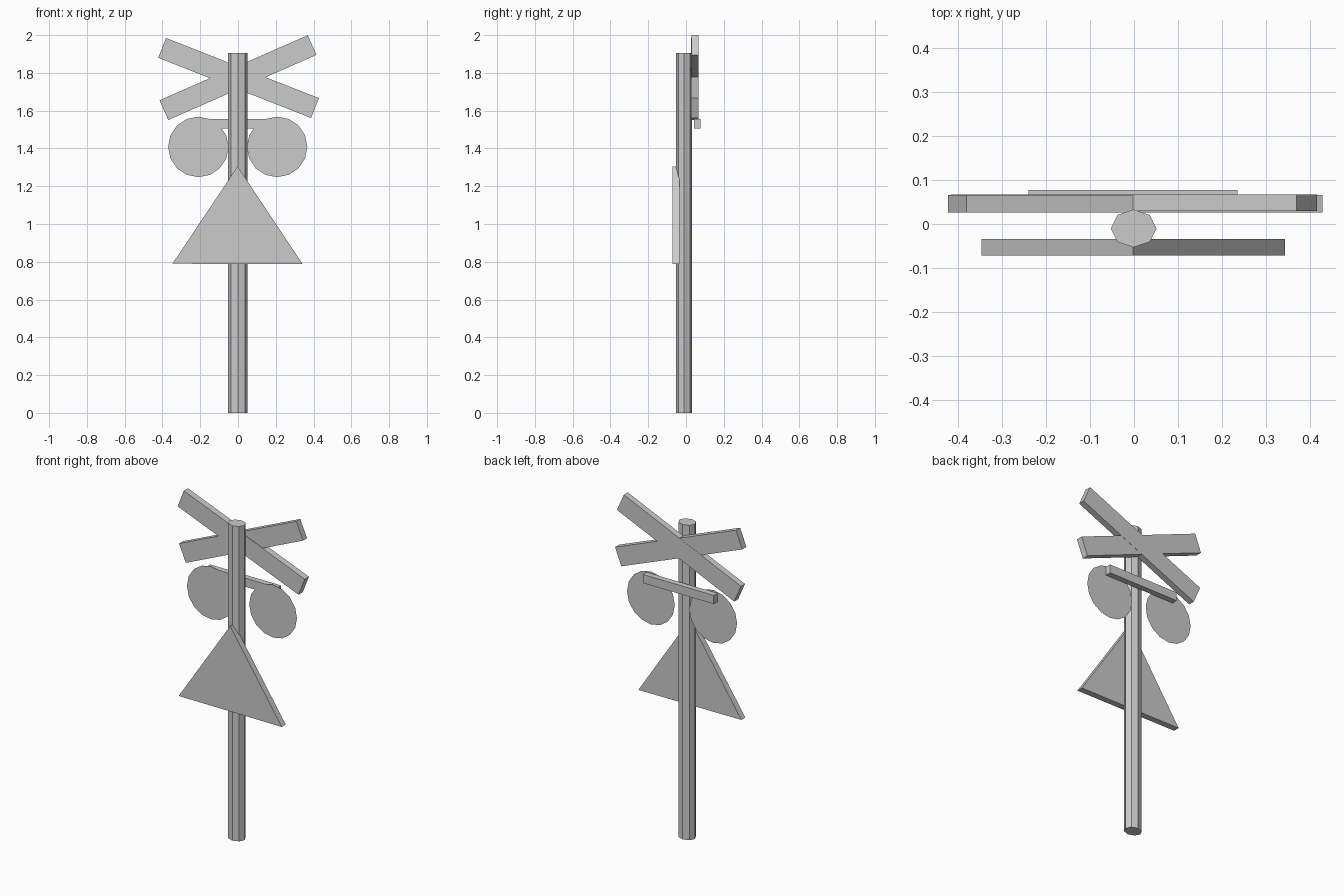
import bpy, bmesh
from math import radians
from mathutils import Matrix, Vector

cube = bpy.data.objects.get("Cube")
if cube:
    bpy.data.objects.remove(cube, do_unlink=True)

# Single plain finish
GREY = (0.6, 0.6, 0.6, 1.0)
grey = bpy.data.materials.new("light_grey")
grey.use_nodes = True
grey.diffuse_color = GREY
grey.node_tree.nodes["Principled BSDF"].inputs["Base Color"].default_value = GREY


def finish(name, bm):
    """Turn a bmesh into a named flat-shaded object."""
    mesh = bpy.data.meshes.new(name)
    bm.to_mesh(mesh)
    bm.free()
    mesh.materials.append(grey)
    obj = bpy.data.objects.new(name, mesh)
    bpy.context.collection.objects.link(obj)
    return obj


def box(name, size, centre, tilt=0.0):
    """Box rotated in the front plane; positive tilt raises the +x end."""
    bm = bmesh.new()
    bmesh.ops.create_cube(bm, size=1)
    place = (Matrix.Translation(centre) @ Matrix.Rotation(radians(-tilt), 4, "Y")
             @ Matrix.Diagonal((*size, 1)))
    bmesh.ops.transform(bm, matrix=place, verts=bm.verts)
    return finish(name, bm)


def plate(name, outline, front, back):
    """Extrude an x-z outline between two depths."""
    bm = bmesh.new()
    face = bm.faces.new([bm.verts.new((x, front, z)) for x, z in outline])
    grown = bmesh.ops.extrude_face_region(bm, geom=[face], use_keep_orig=True)
    moved = [v for v in grown["geom"] if isinstance(v, bmesh.types.BMVert)]
    bmesh.ops.translate(bm, vec=Vector((0, back - front, 0)), verts=moved)
    bmesh.ops.recalc_face_normals(bm, faces=bm.faces)
    return finish(name, bm)


def lamp(name, x, z):
    """Flat disc with an inner lens circle inset into it."""
    bm = bmesh.new()
    bmesh.ops.create_circle(bm, cap_ends=True, segments=16, radius=0.16)
    place = Matrix.Translation((x, 0.04, z)) @ Matrix.Rotation(radians(90), 4, "X")
    bmesh.ops.transform(bm, matrix=place, verts=bm.verts)
    bmesh.ops.inset_region(bm, faces=bm.faces[:], thickness=0.061)
    return finish(name, bm)


# Octagonal post, slightly flattened front to back
bm = bmesh.new()
bmesh.ops.create_cone(bm, cap_ends=True, segments=8, radius1=1, radius2=1, depth=1)
bmesh.ops.transform(bm, verts=bm.verts, matrix=Matrix.Translation((-0.001, -0.01, 0.9525))
                    @ Matrix.Diagonal((0.052, 0.043, 1.905, 1)))
finish("post", bm)

# Crossed boards
box("falling_board", (0.87, 0.04, 0.113), (0.003, 0.046, 1.773), -21.5)
box("rising_board", (0.857, 0.038, 0.114), (0, 0.048, 1.775), 23.7)

# Lamps hung on a rear rail
box("lamp_rail", (0.475, 0.035, 0.052), (-0.002, 0.0595, 1.531))
lamp("right_lamp", -0.21, 1.408)
lamp("left_lamp", 0.207, 1.408)

# Triangular warning plate
plate("triangle_plate", [(-0.347, 0.79), (0.343, 0.787), (-0.002, 1.305)], -0.072, -0.034)
